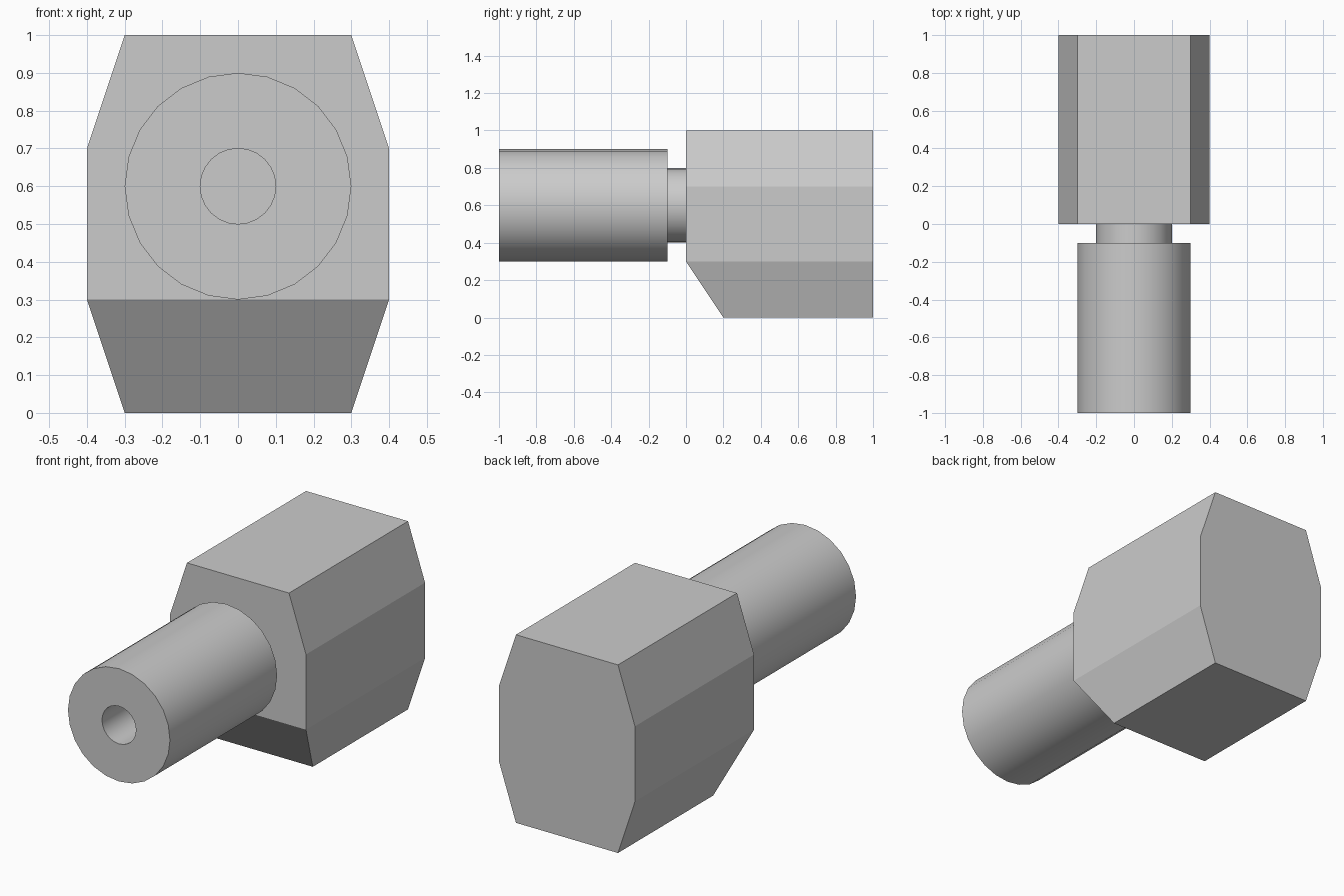
import bpy
import bmesh
import math
from mathutils import Matrix, Vector

default = bpy.data.objects.get("Cube")
if default:
    bpy.data.objects.remove(default, do_unlink=True)

grey = bpy.data.materials.new("plain grey")
grey.use_nodes = True
colour = (0.6, 0.6, 0.6, 1)
grey.diffuse_color = colour
grey.node_tree.nodes["Principled BSDF"].inputs["Base Color"].default_value = colour


def finish(bm, name, smooth=False):
    bmesh.ops.remove_doubles(bm, verts=bm.verts, dist=0.0001)
    bmesh.ops.recalc_face_normals(bm, faces=bm.faces)
    mesh = bpy.data.meshes.new(name)
    bm.to_mesh(mesh)
    bm.free()
    mesh.materials.append(grey)
    obj = bpy.data.objects.new(name, mesh)
    bpy.context.collection.objects.link(obj)
    if smooth:
        bpy.ops.object.select_all(action="DESELECT")
        obj.select_set(True)
        bpy.context.view_layer.objects.active = obj
        bpy.ops.object.shade_smooth_by_angle(angle=math.radians(30))
    return obj


# Eight-sided block, extruded backwards
half = [(0.3, 0), (0.4, 0.3), (0.4, 0.7), (0.3, 1)]
outline = half + [(-x, z) for x, z in reversed(half)]
bm = bmesh.new()
front = bm.faces.new([bm.verts.new((x, 0, z)) for x, z in outline])
extruded = bmesh.ops.extrude_face_region(bm, geom=[front], use_keep_orig=True)
back = [v for v in extruded["geom"] if isinstance(v, bmesh.types.BMVert)]
bmesh.ops.translate(bm, verts=back, vec=(0, 1, 0))

# Sloped cut under the front of the block
cut = bmesh.ops.bisect_plane(
    bm, geom=bm.verts[:] + bm.edges[:] + bm.faces[:], dist=0.0001,
    plane_co=(0, 0, 0.3), plane_no=(0, -0.3, -0.2), clear_outer=True)
rim = [e for e in bm.edges if e.is_boundary]
bmesh.ops.contextual_create(bm, geom=rim)
finish(bm, "body_block")

# Bored barrel and its neck, turned around the y axis
SIDES = 24
AXIS_Z = 0.6
profile = [(0, -0.1), (0.1, -0.1), (0.1, -1), (0.3, -1),
           (0.3, -0.1), (0.2, -0.1), (0.2, 0), (0, 0)]
bm = bmesh.new()
points = [bm.verts.new((0, y, AXIS_Z + r)) for r, y in profile]
edges = [bm.edges.new(pair) for pair in zip(points, points[1:])]
bmesh.ops.spin(bm, geom=points + edges, cent=(0, 0, AXIS_Z), axis=(0, 1, 0),
               angle=math.tau, steps=SIDES, use_merge=True)
finish(bm, "barrel_and_neck", smooth=True)
